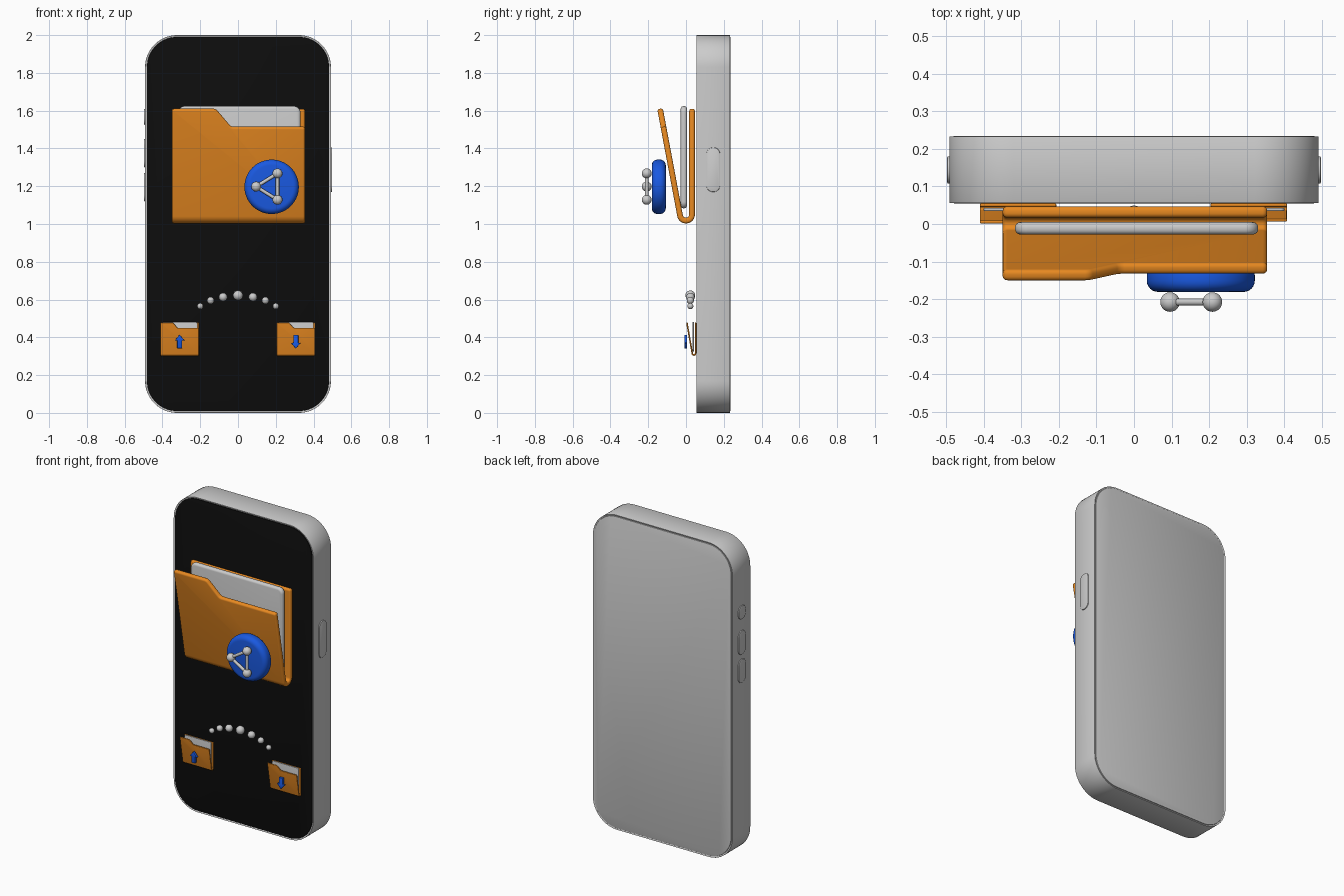
import bpy, bmesh
from math import sin, cos, tan, pi, radians
from mathutils import Vector

if "Cube" in bpy.data.objects:
    bpy.data.objects.remove(bpy.data.objects["Cube"])


def material(name, rgb):
    m = bpy.data.materials.new(name)
    m.diffuse_color = (*rgb, 1)
    m.use_nodes = True
    m.node_tree.nodes["Principled BSDF"].inputs["Base Color"].default_value = m.diffuse_color
    return m


ORANGE = material("orange", (0.8, 0.25, 0.015))
BLUE = material("blue", (0.01, 0.1, 0.75))
BLACK = material("black", (0.004, 0.004, 0.004))


def finish(name, bm, mat=None, bevel=0, segments=4):
    bmesh.ops.recalc_face_normals(bm, faces=bm.faces)
    me = bpy.data.meshes.new(name)
    bm.to_mesh(me)
    bm.free()
    ob = bpy.data.objects.new(name, me)
    bpy.context.collection.objects.link(ob)
    if mat:
        me.materials.append(mat)
    if bevel:
        add_bevel(ob, bevel, segments)
    return ob


def add_bevel(ob, width, segments):
    b = ob.modifiers.new("bevel", 'BEVEL')
    b.width, b.segments = width, segments
    b.limit_method, b.angle_limit = 'ANGLE', radians(42)


def rounded_rect(u0, u1, v0, v1, r, n=10):
    pts = []
    for i, (cu, cv) in enumerate([(u1 - r, v1 - r), (u0 + r, v1 - r),
                                  (u0 + r, v0 + r), (u1 - r, v0 + r)]):
        for k in range(n + 1):
            a = (i + k / n) * pi / 2
            pts.append((cu + r * cos(a), cv + r * sin(a)))
    return pts


def prism(pts, lo, hi, axis='y'):
    """Extrude a 2D outline (x,z along y, or y,z along x)."""
    bm = bmesh.new()
    put = (lambda u, v, w: (u, w, v)) if axis == 'y' else (lambda u, v, w: (w, u, v))
    a = [bm.verts.new(put(u, v, lo)) for u, v in pts]
    b = [bm.verts.new(put(u, v, hi)) for u, v in pts]
    bm.faces.new(a)
    bm.faces.new(b)
    for i in range(len(pts)):
        j = (i + 1) % len(pts)
        bm.faces.new((a[i], a[j], b[j], b[i]))
    bmesh.ops.remove_doubles(bm, verts=bm.verts, dist=1e-5)
    bmesh.ops.recalc_face_normals(bm, faces=bm.faces)
    return bm


def ball(name, pos, r):
    bm = bmesh.new()
    bmesh.ops.create_uvsphere(bm, u_segments=32, v_segments=16, radius=r)
    finish(name, bm).location = pos


def rod(name, p, q, r):
    p, q = Vector(p), Vector(q)
    bm = bmesh.new()
    bmesh.ops.create_cone(bm, segments=24, radius1=r, radius2=r, depth=(q - p).length)
    ob = finish(name, bm)
    ob.location = (p + q) / 2
    ob.rotation_euler = (q - p).to_track_quat('Z', 'Y').to_euler()


# phone body with recessed front and back
FRONT, BACK = 0.055, 0.235
bm = prism(rounded_rect(-0.492, 0.492, 0, 2, 0.17, 16), FRONT, BACK)
caps = [f for f in bm.faces if len(f.verts) > 4]
bmesh.ops.inset_individual(bm, faces=caps, thickness=0.011, depth=-0.006)
finish("phone_body", bm, None, 0.003, 2)
panel = rounded_rect(-0.482, 0.482, 0.01, 1.99, 0.16, 16)
finish("screen", prism(panel, FRONT, FRONT + 0.02), BLACK, 0.003, 2)
finish("back_panel", prism(panel, BACK - 0.02, BACK), None, 0.003, 2)

# side buttons
for name, side, z0, z1 in [("power_button", 1, 1.17, 1.405), ("mute_button", -1, 1.525, 1.61),
                           ("volume_up_button", -1, 1.30, 1.45),
                           ("volume_down_button", -1, 1.12, 1.27)]:
    x = sorted((side * 0.47, side * 0.498))
    finish(name, prism(rounded_rect(0.108, 0.18, z0, z1, 0.034), *x, 'x'), None, 0.003, 2)


def folder(name, loc=(0, 0, 0), scale=(1, 1, 1)):
    # folded cover: back sheet, round spine, tilted front with a tab
    x0, x1, r, zc, tilt = -0.35, 0.355, 0.032, 1.05, radians(10.6)
    path = [(r, 1.61)]
    for k in range(13):
        a = -(pi - tilt) * k / 12
        path.append((r * cos(a), zc + r * sin(a)))
    bm = bmesh.new()
    rows = [(bm.verts.new((x0, y, z)), bm.verts.new((x1, y, z))) for y, z in path]
    for a, b in zip(rows, rows[1:]):
        bm.faces.new((a[0], a[1], b[1], b[0]))
    ye, ze = path[-1]
    top = [bm.verts.new((x, ye - (z - ze) * tan(tilt), z)) for x, z in
           [(x1, 1.515), (-0.037, 1.515), (-0.118, 1.61), (x0, 1.61)]]
    bm.faces.new([*rows[-1], *top])
    bmesh.ops.bevel(bm, geom=[*rows[0], *top], offset=0.012, segments=3,
                    profile=0.5, affect='VERTICES')
    cover = finish(name + "_cover", bm, ORANGE)
    s = cover.modifiers.new("thickness", 'SOLIDIFY')
    s.thickness, s.offset, s.use_even_offset = 0.03, 0, True
    add_bevel(cover, 0.012, 4)
    # sheet of paper inside
    paper = finish(name + "_paper", prism(rounded_rect(-0.317, 0.331, 1.083, 1.624, 0.035),
                                          -0.028, 0.005), None, 0.014)
    for ob in (cover, paper):
        ob.location, ob.scale = loc, scale


folder("large_folder")

# round badge with a three-node symbol
finish("badge", prism(rounded_rect(0.034, 0.322, 1.053, 1.341, 0.144, 16), -0.181, -0.107),
       BLUE, 0.03, 6)
nodes = [(0.096, -0.208, 1.198), (0.209, -0.208, 1.268), (0.209, -0.208, 1.128)]
for i, p in enumerate(nodes):
    ball(f"badge_node_{i + 1}", p, 0.026)
    rod(f"badge_link_{i + 1}", p, nodes[(i + 1) % 3], 0.0095)

# small folders with arrows
S, SY = 0.289, 0.27
arrow = [(0, 0.037), (0.026, 0.006), (0.013, 0.006), (0.013, -0.035),
         (-0.013, -0.035), (-0.013, 0.006), (-0.026, 0.006)]
for name, cx, up in [("upload", -0.309, 1), ("download", 0.306, -1)]:
    folder(name + "_folder", (cx - 0.0025 * S, 0.0545 - 0.047 * SY, 0.302 - 1.003 * S), (S, SY, S))
    pts = [(cx + u, 0.377 + up * v) for u, v in arrow]
    finish(name + "_arrow", prism(pts, -0.009, 0.006), BLUE, 0.002, 2)

# arc of transfer dots
for x, z, r in [(0, 0.622, 0.026), (0.079, 0.613, 0.0225), (0.145, 0.595, 0.019),
                (0.2, 0.565, 0.016)]:
    for side in ((1, -1) if x else (1,)):
        ball("transfer_dot", (side * x, 0.023, z), r)

# apply modifiers and smooth
bpy.ops.object.select_all(action='SELECT')
bpy.context.view_layer.objects.active = bpy.context.selected_objects[0]
bpy.ops.object.convert(target='MESH')
bpy.ops.object.shade_smooth_by_angle(angle=radians(35))
